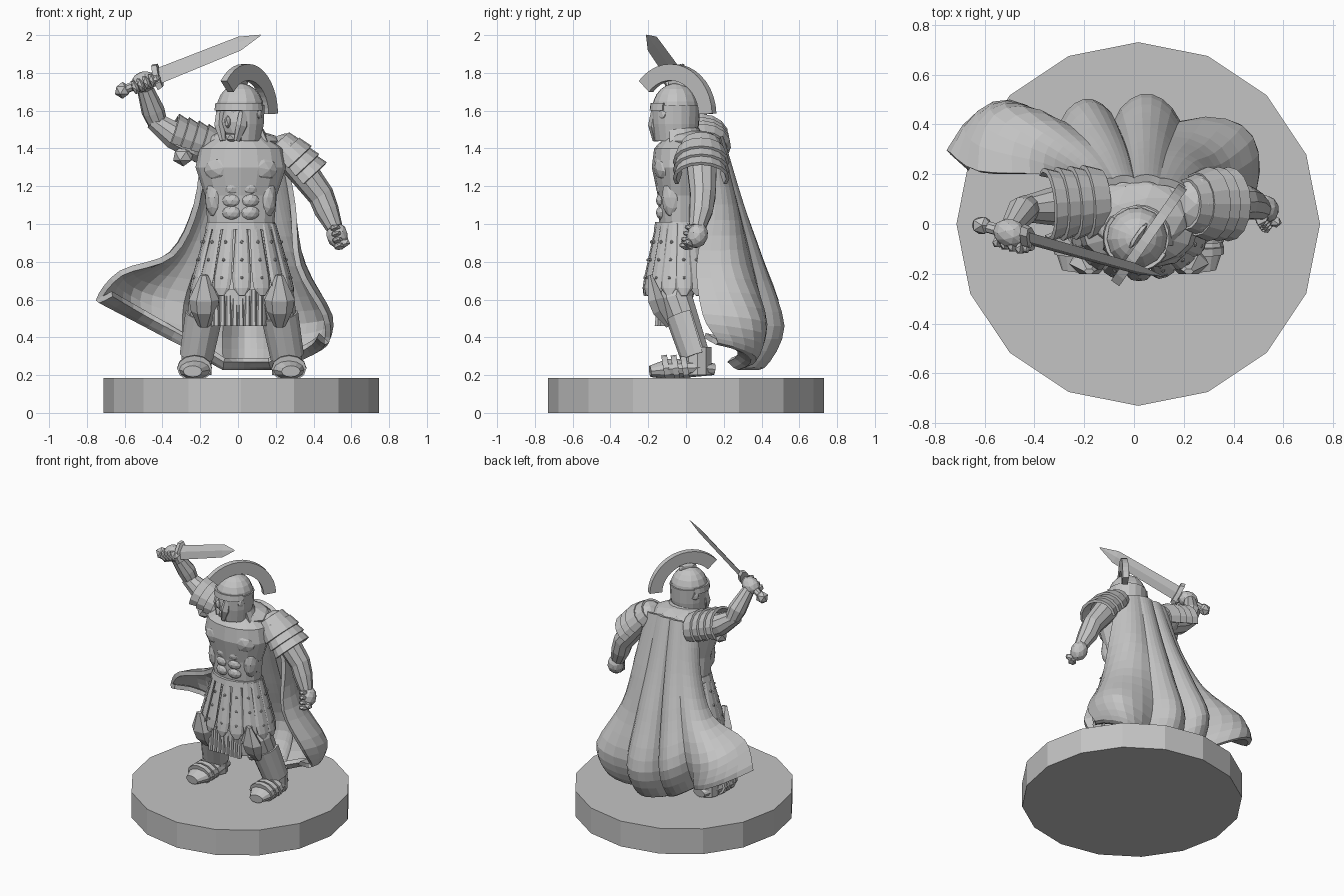
import bpy, bmesh, math
from mathutils import Vector, Matrix, Euler

old = bpy.data.objects.get("Cube")
if old:
    bpy.data.objects.remove(old, do_unlink=True)

GREY = (.55, .55, .55, 1)
UP = Vector((0, 0, 1))
material = bpy.data.materials.new("stone_grey")
material.use_nodes = True
material.diffuse_color = GREY
material.node_tree.nodes["Principled BSDF"].inputs["Base Color"].default_value = GREY


def finish(name, bm, thick=0):
    bmesh.ops.recalc_face_normals(bm, faces=bm.faces)
    mesh = bpy.data.meshes.new(name)
    bm.to_mesh(mesh)
    bm.free()
    mesh.materials.append(material)
    part = bpy.data.objects.new(name, mesh)
    bpy.context.collection.objects.link(part)
    if thick:
        shell = part.modifiers.new("thickness", 'SOLIDIFY')
        shell.thickness, shell.offset = thick, 0


def blob(name, loc, size, rot=(0, 0, 0), detail=2):
    bm = bmesh.new()
    matrix = Matrix.LocRotScale(Vector(loc), Euler(rot), Vector(size))
    bmesh.ops.create_icosphere(bm, subdivisions=detail, radius=1, matrix=matrix)
    finish(name, bm)


def skin(bm, rings, closed):
    """Faces between successive rings of vertices."""
    for low, high in zip(rings, rings[1:]):
        for k in range(0 if closed else 1, len(low)):
            bm.faces.new((low[k - 1], low[k], high[k], high[k - 1]))
    if closed:
        bm.faces.new(rings[0])
        bm.faces.new(rings[-1])


def loft(name, path, radii, sides=10, ref=(1, 0, 0), span=360, thick=0, squash=1):
    """Rings along a path; a span under a full turn leaves an open shell centred on ref."""
    path, ref, rings = [Vector(p) for p in path], Vector(ref), []
    bm = bmesh.new()
    closed = span == 360
    for i, (p, radius) in enumerate(zip(path, radii)):
        tangent = (path[min(i + 1, len(path) - 1)] - path[max(i - 1, 0)]).normalized()
        a = (ref - tangent * ref.dot(tangent)).normalized()
        b = tangent.cross(a) * squash
        turns = [math.radians(span) * (k / sides - .5) for k in range(sides if closed else sides + 1)]
        rings.append([bm.verts.new(p + (a * math.cos(w) + b * math.sin(w)) * radius) for w in turns])
    skin(bm, rings, closed)
    finish(name, bm, thick)


def column(name, centre, heights, radii, **options):
    """A vertical loft."""
    loft(name, [(*centre, z) for z in heights], radii, **options)


# Round base
column("base", (.017, 0), (0, .185), (.73, .73), sides=16)

# Torso with muscled breastplate
waist = (.015, -.03)
column("torso", waist, (.93, 1.15, 1.3, 1.4, 1.46), (.17, .19, .24, .22, .13), sides=16, squash=.63)
column("belt", waist, (.97, 1.01), (.19, .18), sides=16, squash=.74)
for s in (-1, 1):
    blob("chest_muscle", (.015 + s * .09, -.1, 1.3), (.11, .07, .08), (0, s * .2, 0))
    blob("side_muscle", (.015 + s * .14, -.07, 1.14), (.05, .06, .11))
    for row in range(3):
        blob("stomach_muscle", (.015 + s * .045, -.12, 1.06 + row * .065), (.055, .04, .042))
blob("neck_scarf", (.02, .03, 1.44), (.2, .15, .06))
blob("cape_yoke", (.02, .1, 1.37), (.22, .11, .11))

# Layered skirt with studs
column("skirt", waist, (.98, .65), (.17, .25), sides=16, squash=.62)
column("under_skirt", (0, -.06), (.75, .46), (.16, .15), sides=16, squash=.6)
for i in range(8):
    x = (i - 3.5) * .033
    loft("pleat", [(x, -.13, .7), (x, -.15, .46)], (.014, .018), 6)
STRAPS = 15
for i in range(STRAPS):
    angle = math.tau * i / STRAPS - math.pi / 2
    outward = Vector((math.cos(angle), math.sin(angle), 0))

    def strap_point(t):
        flare = outward * (.17 + .1 * t)
        return Vector((.02 + flare.x, -.03 + flare.y * .7, 1 - .38 * t))
    loft("skirt_strap", [strap_point(t) for t in (0, .75, .9, 1)], (.03, .05, .045, .015),
         8, UP.cross(outward), squash=.4)
    for t in (.25, .5, .75):
        blob("stud", strap_point(t) + outward * .016, (.01, .01, .01), detail=1)

# Legs, knee guards and boots
for s, side in ((-1, "right_"), (1, "left_")):
    def leg(x, y, z):
        return (.02 + s * x, y, z)
    hip, knee, ankle = leg(.1, 0, .85), leg(.19, -.05, .6), leg(.24, .06, .3)
    loft(side + "leg", (hip, knee, ankle), (.1, .09, .07))
    loft(side + "knee_guard", (leg(.2, -.19, .73), leg(.2, -.16, .6), leg(.2, -.14, .54), leg(.2, -.09, .46)),
         (.02, .08, .07, .03), 6, squash=.6)
    loft(side + "greave", (leg(.2, -.01, .52), ankle), (.09, .08), 8, (0, -1, 0), 220, .02)
    column(side + "boot_cuff", ankle[:2], (.35, .2), (.08, .08))
    loft(side + "boot", (leg(.23, .15, .23), leg(.24, .06, .24), leg(.25, -.1, .23), leg(.26, -.19, .22)),
         (.05, .08, .09, .05), 12, squash=.6)
    for i in range(3):
        y = .01 - i * .05
        loft("boot_strap", (leg(.25, y, .24), leg(.25, y - .03, .235)), (.092, .092), 12, squash=.75)


# Arms with banded shoulder armour
def shoulder(name, start, end, ref, first):
    start, end = Vector(start), Vector(end)
    blob(name + "_shoulder", start, (.1, .12, .095))
    for i in range(4):
        t = (i - 1) * .2
        radius = first if i == 0 else .095
        loft(name + "_shoulder_band", (start.lerp(end, t), start.lerp(end, t + .26)),
             (radius, radius + .018), 10, ref, 230, .018, squash=1.25)


def fist(name, loc, axis):
    axis, loc = Vector(axis).normalized(), Vector(loc)
    rot = UP.rotation_difference(axis).to_euler()
    blob(name + "_hand", loc, (.056, .058, .07), rot)
    for i in range(4):
        knuckle = loc + axis * (i - 1.5) * .034 + Vector((0, -.045, -.01))
        blob(name + "_finger", knuckle, (.044, .03, .02), rot, 1)
    blob(name + "_thumb", loc + axis * .045 + Vector((.025, -.035, 0)), (.025, .04, .025), rot, 1)


shoulder("left", (.25, .08, 1.385), (.45, .08, 1.17), (.75, 0, .6), .075)
loft("left_arm", ((.25, .08, 1.4), (.44, .09, 1.15), (.47, .08, 1.07), (.51, .06, .98)), (.09, .07, .065, .045))
fist("left", (.525, .06, .94), (.2, -.3, -1))

elbow = (-.45, .06, 1.55)
shoulder("right", (-.18, .09, 1.41), (-.44, .07, 1.5), (-.4, 0, 1), .095)
loft("right_upper_arm", ((-.18, .08, 1.4), (-.34, .07, 1.47), elbow), (.09, .075, .05), ref=(0, 1, 0))
loft("right_forearm", ((-.42, .07, 1.52), (-.45, .05, 1.6), (-.5, -.02, 1.74)), (.05, .062, .04))
blob("right_sleeve_knot", (-.29, .03, 1.36), (.06, .05, .055), detail=1)

# Sword
pommel, tip = Vector((-.63, 0, 1.7)), Vector((.12, -.21, 2))
edge = (0, .55, 1)


def sword(t):
    return pommel.lerp(tip, t)


fist("right", sword(.175), tip - pommel)
blob("pommel", sword(.025), (.045, .04, .045), detail=1)
loft("sword_grip", (pommel, sword(.28)), (.024, .024), 8, edge)
loft("sword_guard", (sword(.255), sword(.29)), (.083, .075), 8, edge, squash=.45)
loft("sword_blade", (sword(.27), sword(.85), tip), (.05, .044, .003), 4, edge, squash=.28)

# Helmeted head, turned to its right
turn = (0, 0, math.radians(-35))
facing = Euler(turn).to_matrix()
across, back = facing.col[0].copy(), facing.col[1].copy()


def head(x, y, z):
    return Vector((.012, -.055, 1.58)) + facing @ Vector((x, y, z))


loft("neck", (head(0, .03, -.2), head(0, .02, -.08)), (.08, .08))
blob("face", head(0, -.015, -.04), (.09, .1, .115), turn)
blob("nose", head(0, -.115, -.04), (.016, .025, .035), turn, 1)
blob("chin", head(0, -.075, -.12), (.04, .04, .03), turn, 1)
loft("helmet_sides", [head(0, 0, z) for z in (-.14, -.05, .05)], (.1, .115, .12), 14, back, 285, .02)
rise = [math.radians(a) for a in range(0, 90, 17)]
loft("helmet_dome", [head(0, 0, .03 + .135 * math.sin(a)) for a in rise], [.125 * math.cos(a) for a in rise], 14, back)
loft("helmet_brow", (head(0, 0, .02), head(0, 0, .06)), (.13, .125), 12, -back, 190, .016)
loft("neck_guard", (head(0, .01, -.09), head(0, .02, -.16)), (.11, .135), 8, back, 150, .018)
for s in (-1, 1):
    loft("cheek_guard", (head(s * .075, -.07, .03), head(s * .07, -.085, -.06), head(s * .045, -.095, -.14)),
         (.022, .03, .015), 6, across, squash=1.3)
    blob("helmet_boss", head(s * .12, 0, 0), (.015, .03, .03), turn, 1)
blob("crest_mount", head(0, .01, .165), (.015, .07, .03), turn, 1)

# Arched crest
bm = bmesh.new()
rings = []
for i in range(15):
    angle = math.radians(2 + 9.7 * i)
    spoke = back * math.cos(angle) + UP * math.sin(angle)
    rings.append([bm.verts.new(Vector((.04, -.073, 1.575)) + spoke * radius + across * half)
                  for radius, half in ((.185, -.02), (.272, -.02), (.272, .02), (.185, .02))])
skin(bm, rings, True)
finish("crest", bm)


# Cape: valley lines from top to rolled hem, with billowing folds between them
def drape(top, spread, lift):
    profile = ((0, .17, 1.46), (.25, .26, 1.1), (.6, .34, .78), (1, .4, .46), (1, .3, .25))
    return [(top + spread * f, y, z + lift * f) for f, y, z in profile]


right_edge = [(-.18, .12, 1.43), (-.22, .16, 1.1), (-.35, .2, .84), (-.62, .21, .74), (-.74, .29, .6)]
left_edge = [(.23, .1, 1.43), (.29, .11, 1.1), (.32, .06, .78), (.46, .09, .52), (.47, .17, .38)]
valleys = [right_edge, drape(-.08, -.21, .12), drape(0, -.08, 0), drape(.1, .08, 0), left_edge]
for line in valleys:
    x, y, z = line[-1]
    line.append((x * .9, y - .07, z + .03))


def flow(line, v):
    """Smooth point on a line of control points, v from 0 to 1."""
    last = len(line) - 1
    i = min(int(v * last), last - 1)
    t = v * last - i
    a, b, c, d = (Vector(line[max(0, min(last, i + k))]) for k in (-1, 0, 1, 2))
    return b + (c - a) * (t / 2) + (a * 2 - b * 5 + c * 4 - d) * (t * t / 2) + (b * 3 - a - c * 3 + d) * (t ** 3 / 2)


STEPS, FOLD = 20, 7
bm = bmesh.new()
grid = []
for v in (j / STEPS for j in range(STEPS + 1)):
    row = []
    for line, following in zip(valleys, valleys[1:]):
        p, q = flow(line, v), flow(following, v)
        billow = UP.cross(q - p) * (.14 + .28 * min(v / .6, 1))
        row += [bm.verts.new(p.lerp(q, k / FOLD) + billow * math.sin(math.pi * k / FOLD) ** .8) for k in range(FOLD)]
    grid.append(row + [bm.verts.new(flow(left_edge, v))])
skin(bm, grid, False)
finish("cape", bm, .03)
